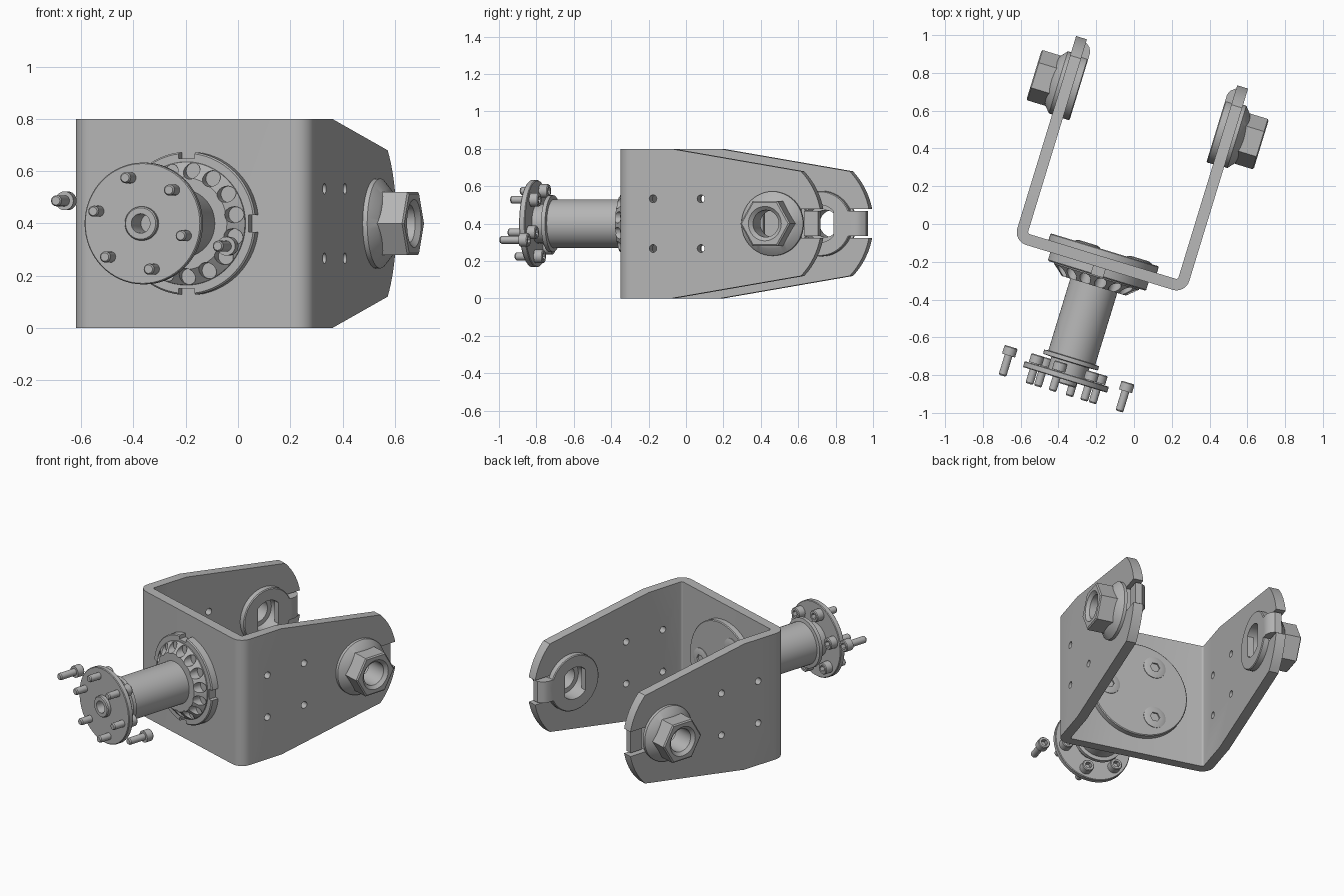
import bpy, bmesh
from math import sin, cos, pi, radians
from mathutils import Matrix

cube = bpy.data.objects.get("Cube")
if cube:
    bpy.data.objects.remove(cube, do_unlink=True)

metal = bpy.data.materials.new("grey_metal")
metal.use_nodes = True
GREY = (0.46, 0.46, 0.46, 1)
metal.diffuse_color = GREY
for node in metal.node_tree.nodes:
    if node.type == 'BSDF_PRINCIPLED':
        node.inputs["Base Color"].default_value = GREY

TURN = Matrix.Rotation(radians(-17), 4, 'Z')   # whole assembly is yawed
MID, H = -0.108, 0.4                           # shaft axis (x, z)
HALF, T = 0.476, 0.06                          # bracket half width, sheet thickness
FRONT, PIVOT = -0.273, 0.6                     # bracket front face, arm hole


def make(name, bm):
    bmesh.ops.recalc_face_normals(bm, faces=bm.faces[:])
    me = bpy.data.meshes.new(name)
    bm.to_mesh(me)
    bm.free()
    me.materials.append(metal)
    ob = bpy.data.objects.new(name, me)
    bpy.context.collection.objects.link(ob)
    return ob


def loft(bm, rings, closed):
    n = len(rings[0])
    pairs = list(zip(rings, rings[1:]))
    if closed:
        pairs.append((rings[-1], rings[0]))
    else:
        bm.faces.new(rings[0])
        bm.faces.new(rings[-1])
    for a, b in pairs:
        for i in range(n):
            j = (i + 1) % n
            bm.faces.new((a[i], a[j], b[j], b[i]))


def lathe(name, pts, centre, axis='Y', seg=48, bore=0.0, phase=0.0):
    """Revolve (radius, position) pairs round the X or Y axis through centre = (other, z)."""
    if bore:
        pts = pts + [(bore, pts[-1][1]), (bore, pts[0][1])]
    bm = bmesh.new()
    rings = []
    for r, h in pts:
        ring = []
        for i in range(seg):
            a = 2 * pi * i / seg + phase
            p, z = centre[0] + r * cos(a), centre[1] + r * sin(a)
            ring.append(bm.verts.new((p, h, z) if axis == 'Y' else (h, p, z)))
        rings.append(ring)
    loft(bm, rings, bool(bore))
    return make(name, bm)


def prism(name, pts, axis, lo, hi):
    bm = bmesh.new()
    place = {'X': lambda p, h: (h, p[0], p[1]), 'Z': lambda p, h: (p[0], p[1], h)}[axis]
    loft(bm, [[bm.verts.new(place(p, h)) for p in pts] for h in (lo, hi)], False)
    return make(name, bm)


def box(name, x, y, z):
    return prism(name, [(x[0], y[0]), (x[1], y[0]), (x[1], y[1]), (x[0], y[1])], 'Z', *z)


def combine(ob, tool, op='DIFFERENCE'):
    mod = ob.modifiers.new("cut", 'BOOLEAN')
    mod.operation, mod.object, mod.solver = op, tool, 'EXACT'
    dg = bpy.context.evaluated_depsgraph_get()
    me = bpy.data.meshes.new_from_object(ob.evaluated_get(dg))
    ob.modifiers.clear()
    ob.data = me
    bpy.data.objects.remove(tool, do_unlink=True)


def arc(cx, cy, r, a0, a1, n):
    return [(cx + r * cos(radians(a0 + (a1 - a0) * i / n)),
             cy + r * sin(radians(a0 + (a1 - a0) * i / n))) for i in range(n + 1)]


# U bracket: bent strip, trimmed to the tapered arm outline
L, R, BEND, TIP = MID - HALF, MID + HALF, 0.07, 1.0
strip = (arc(L + BEND, FRONT + BEND, BEND, 180, 270, 8)
         + arc(R - BEND, FRONT + BEND, BEND, 270, 360, 8)
         + [(R, TIP), (R - T, TIP)]
         + arc(R - T - .012, FRONT + T + .012, .012, 0, -90, 4)
         + arc(L + T + .012, FRONT + T + .012, .012, 270, 180, 4)
         + [(L + T, TIP), (L, TIP)])
bracket = prism("bracket", strip, 'Z', 0, 0.8)
outline = ([(-0.5, 0), (0.03, 0)] + arc(0.472, H, 0.398, -44.7, 44.7, 20)
           + [(0.03, 0.8), (-0.5, 0.8)])
combine(bracket, prism("outline", outline, 'X', -1, 1), 'INTERSECT')
combine(bracket, box("slots", (-1, 1), (0.74, 1.1), (0.322, 0.478)))
combine(bracket, lathe("pivot_bore", [(0.1, -1), (0.1, 1)], (PIVOT, H), 'X'))
for y in (-0.072, 0.196):
    for dz in (-0.133, 0.133):
        combine(bracket, lathe("pin_bore", [(0.021, -1), (0.021, 1)], (y, H + dz), 'X', 20))

# Flanged hex nut and tab washer on each arm
for side, name in ((-1, "right"), (1, "left")):
    def at(s):
        return MID + side * (HALF + s)             # s: distance out from the arm face
    nut = lathe(name + "_nut", [(.172, at(0)), (.172, at(.018)), (.135, at(.05)), (.11, at(.06))],
                (PIVOT, H), 'X')
    hexa = lathe("hex", [(.139, at(.01)), (.139, at(.147)), (.13, at(.153))], (PIVOT, H), 'X', 6)
    combine(nut, hexa, 'UNION')
    bore = [(.072, at(-.1)), (.072, at(.135)), (.092, at(.153)), (.092, at(.2))]
    combine(nut, lathe("nut_bore", bore, (PIVOT, H), 'X'))

    washer = lathe(name + "_washer", [(.175, at(-.06)), (.175, at(-.092)), (.17, at(-.097))],
                   (PIVOT, H), 'X')
    tab = [(at(-.097), .70), (at(-.097), .80), (at(-.085), .825), (at(-.06), .845),
           (at(-.02), .845), (at(-.02), .765), (at(-.06), .765), (at(-.06), .70)]
    combine(washer, prism("tab", tab, 'Z', H - .067, H + .067), 'UNION')
    hole = lathe("flat_hole", [(.1, at(-.3)), (.1, at(.1))], (PIVOT, H), 'X')
    combine(hole, box("flats", (-1, 1), (PIVOT - .075, PIVOT + .075), (0, 1)), 'INTERSECT')
    combine(washer, hole)

# Slotted ring on the front of the bracket
AXIS = (MID, H)
ring = lathe("slotted_ring", [(.274, FRONT), (.274, -.314), (.268, -.32)], AXIS, seg=64, bore=.12)
for dx, dz in ((1, 0), (-1, 0), (0, 1), (0, -1)):
    cx, cz = MID + dx * .28, H + dz * .28
    combine(ring, box("notch", (cx - .032, cx + .032), (-.4, -.2), (cz - .032, cz + .032)))

# Tapered collar with a ring of pockets
collar = lathe("pocket_collar", [(.238, -.31), (.235, -.325), (.178, -.375)], AXIS, seg=64, bore=.12)
COUNT = 15
for i in range(COUNT):
    a = 2 * pi * i / COUNT + radians(9.5)
    combine(collar, lathe("pocket", [(.031, -.45), (.031, -.322)],
                          (MID + .203 * cos(a), H + .203 * sin(a)), seg=20))

# Stepped shaft with a blind bore in its tip
shaft = lathe("shaft", [(.13, -.25), (.13, -.772), (.152, -.775), (.152, -.797), (.105, -.8),
                        (.105, -.87), (.065, -.87), (.065, -.915), (.06, -.921)], AXIS)
combine(shaft, lathe("tip_bore", [(.036, -.8), (.036, -.912), (.042, -.95)], AXIS, seg=32))
lathe("end_disc", [(.229, -.863), (.233, -.867), (.233, -.892), (.229, -.896)], AXIS, seg=64, bore=.06)

# Socket screws: six in the disc and two pulled out to the sides
screw = lathe("disc_screw", [(.021, -.86), (.021, -.965), (.016, -.972)][::-1]
              + [(.036, -.86), (.036, -.817), (.032, -.812)], (0, 0), seg=24)
combine(screw, lathe("socket", [(.021, -.84), (.021, -.7)], (0, 0), seg=6))
spots = [(.181, 45 + 60 * i) for i in range(6)] + [(.335, 165), (.335, -15)]
screws = [screw]
for r, a in spots:
    ob = screw if r is spots[0][0] and a == 45 else screw.copy()
    if ob is not screw:
        bpy.context.collection.objects.link(ob)
        ob.name = "loose_screw" if r > .3 else "disc_screw"
        screws.append(ob)
    ob.location = (MID + r * cos(radians(a)), 0, H + r * sin(radians(a)))

# Backing disc with three countersunk screws
INNER = FRONT + T
lathe("backing_disc", [(.3, INNER), (.3, -.181), (.295, -.176)], AXIS, seg=64)
for i in range(3):
    a = 2 * pi * i / 3
    c = (MID + .19 * cos(a), H + .19 * sin(a))
    head = lathe("backing_screw", [(.068, -.19), (.068, -.172), (.05, -.166)], c, seg=32)
    combine(head, lathe("socket", [(.03, -.184), (.03, -.1)], c, seg=6))

# Smooth shading with sharp edges, then yaw everything
bpy.context.view_layer.update()
done = set()
for ob in [o for o in bpy.context.collection.objects if o.type == 'MESH' and o.data.materials[:] == [metal]]:
    ob.matrix_world = TURN @ ob.matrix_world
    if ob.data.name in done:
        continue
    done.add(ob.data.name)
    bm = bmesh.new()
    bm.from_mesh(ob.data)
    for f in bm.faces:
        f.smooth = True
    for e in bm.edges:
        e.smooth = len(e.link_faces) == 2 and e.calc_face_angle() < radians(28)
    bm.to_mesh(ob.data)
    bm.free()
